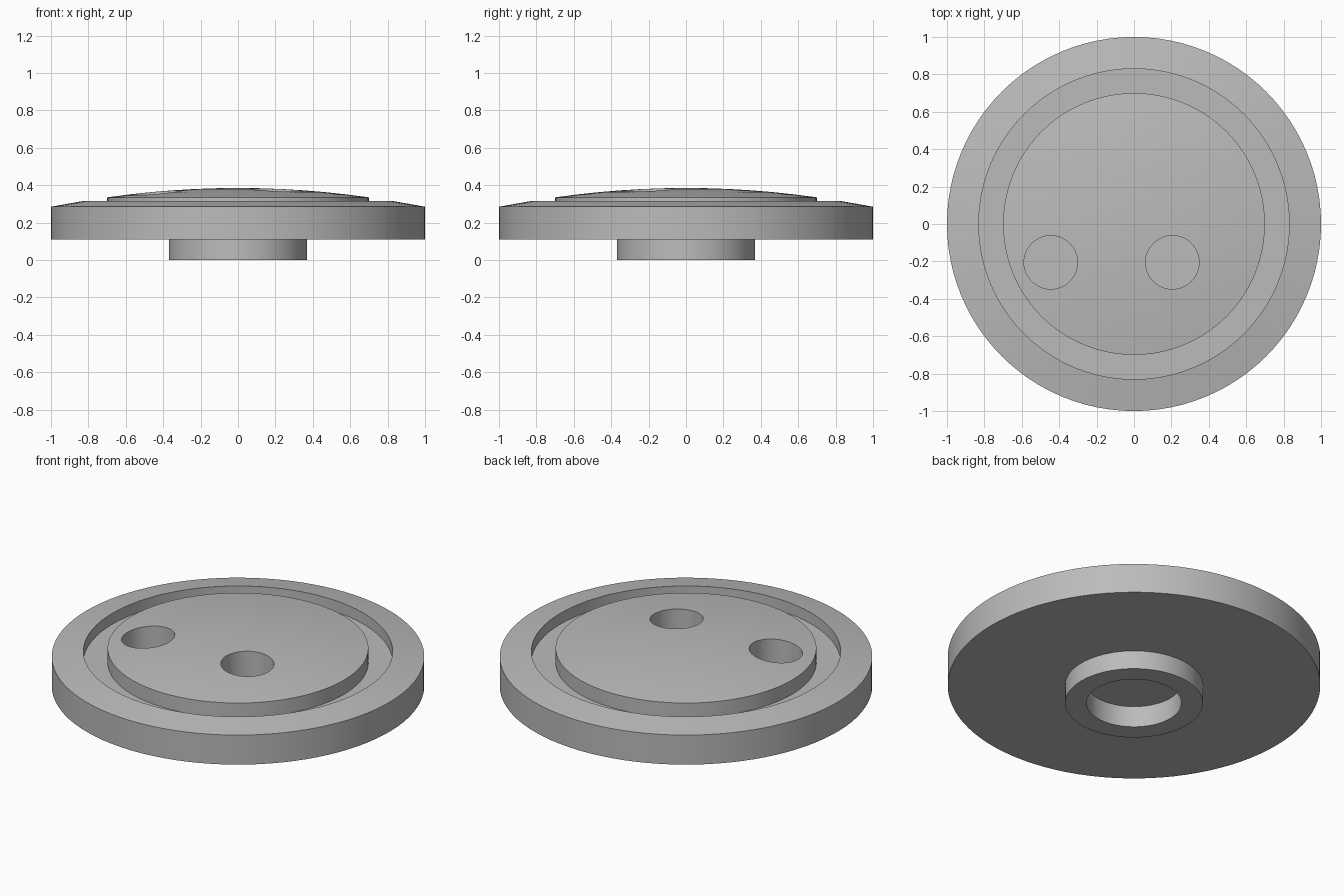
import bpy, bmesh, math
from mathutils import Matrix

cube = bpy.data.objects.get("Cube")
if cube:
    bpy.data.objects.remove(cube, do_unlink=True)

SEGMENTS = 96

grey = bpy.data.materials.new("plain grey")
grey.use_nodes = True
colour = (0.5, 0.5, 0.5, 1)
grey.diffuse_color = colour
grey.node_tree.nodes["Principled BSDF"].inputs["Base Color"].default_value = colour


def lathe(name, profile):
    """Revolve (radius, height) points around the z axis."""
    bm = bmesh.new()
    verts = [bm.verts.new((r, 0, z)) for r, z in profile]
    edges = [bm.edges.new(pair) for pair in zip(verts, verts[1:])]
    bmesh.ops.spin(bm, geom=verts + edges, axis=(0, 0, 1), cent=(0, 0, 0),
                   angle=math.tau, steps=SEGMENTS, use_duplicate=False)
    bmesh.ops.remove_doubles(bm, verts=bm.verts, dist=1e-4)
    bmesh.ops.recalc_face_normals(bm, faces=bm.faces)
    mesh = bpy.data.meshes.new(name)
    bm.to_mesh(mesh)
    bm.free()
    mesh.materials.append(grey)
    obj = bpy.data.objects.new(name, mesh)
    bpy.context.collection.objects.link(obj)
    return obj


def hole_cutter(name, x, y, radius, bottom, top):
    bm = bmesh.new()
    bmesh.ops.create_cone(bm, cap_ends=True, segments=48, radius1=radius,
                          radius2=radius, depth=top - bottom,
                          matrix=Matrix.Translation((x, y, (top + bottom) / 2)))
    mesh = bpy.data.meshes.new(name)
    bm.to_mesh(mesh)
    bm.free()
    mesh.materials.append(grey)
    obj = bpy.data.objects.new(name, mesh)
    bpy.context.collection.objects.link(obj)
    obj.hide_render = True
    obj.hide_set(True)
    return obj


# Domed centre, from the apex out to its edge
DOME_R, DOME_EDGE, DOME_RISE = 0.70, 0.335, 0.05
dome = [(DOME_R * t, DOME_EDGE + DOME_RISE * (1 - t * t))
        for t in (i / 6 for i in range(7))]

# Dome wall, ring groove, sloped rim, underside, hollow hub
body = lathe("grooved_disc", dome + [
    (0.70, 0.25), (0.83, 0.25), (0.83, 0.315), (1.0, 0.285),
    (1.0, 0.11), (0.37, 0.11), (0.37, 0.0), (0.255, 0.0),
    (0.255, 0.125), (0.0, 0.125)])

# Two blind finger holes
for side, x in (("right", -0.445), ("left", 0.205)):
    cut = body.modifiers.new(side + "_hole", 'BOOLEAN')
    cut.operation = 'DIFFERENCE'
    cut.solver = 'EXACT'
    cut.object = hole_cutter(side + "_hole_cutter", x, -0.205, 0.143, 0.18, 0.5)

# Bake the cuts, then smooth the round walls
bpy.context.view_layer.update()
evaluated = body.evaluated_get(bpy.context.evaluated_depsgraph_get())
body_mesh = bpy.data.meshes.new_from_object(evaluated)
body.modifiers.clear()
body.data = body_mesh
for obj in list(bpy.context.collection.objects):
    if obj.name.endswith("_hole_cutter"):
        bpy.data.objects.remove(obj, do_unlink=True)
bpy.ops.object.select_all(action='DESELECT')
body.select_set(True)
bpy.context.view_layer.objects.active = body
bpy.ops.object.shade_smooth_by_angle(angle=math.radians(8))
